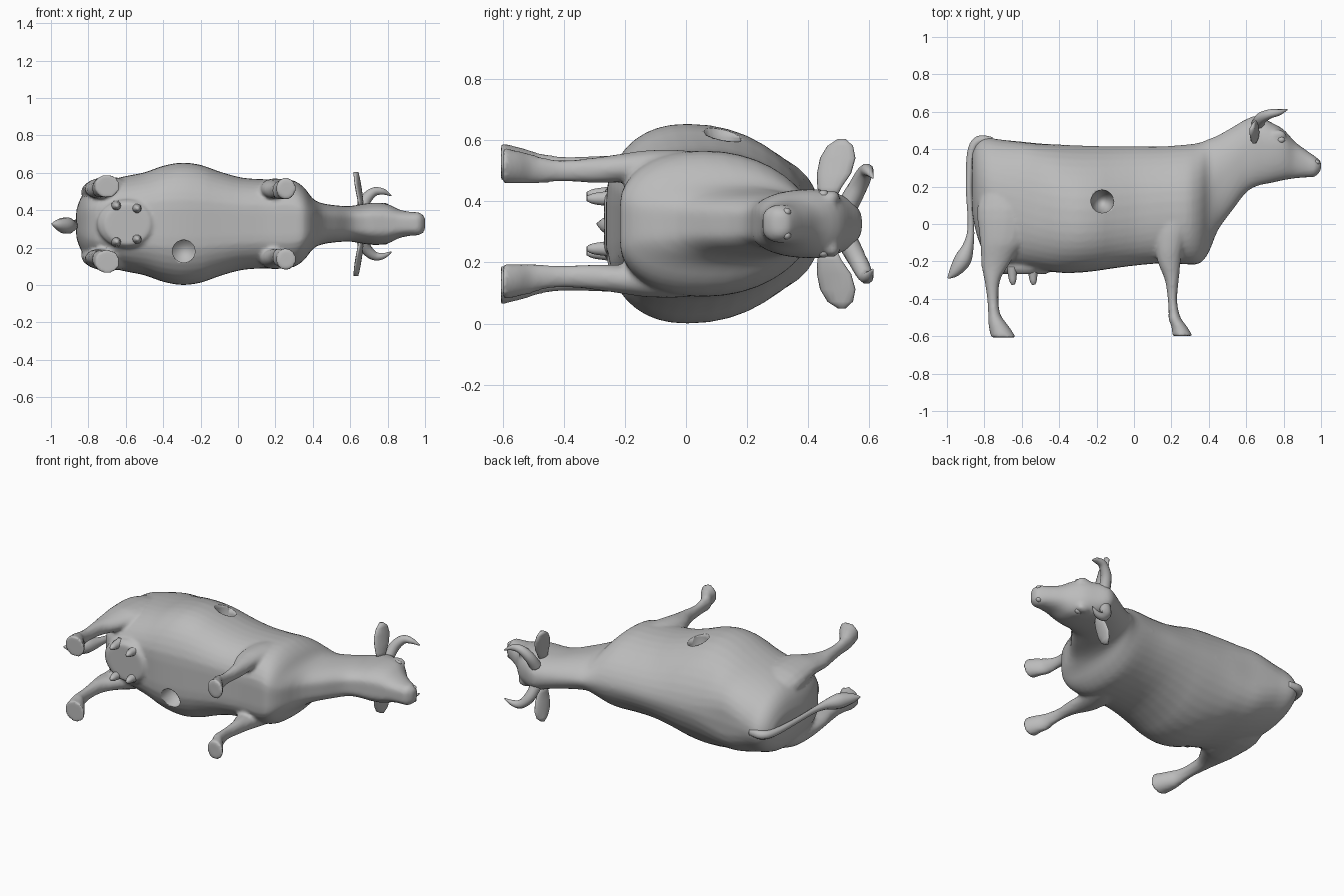
import bpy, bmesh, math
from mathutils import Vector

ZC = 0.327  # the cow lies on its side: length on x, back towards +y, width on z

grey = bpy.data.materials.new("plain_grey")
grey.diffuse_color = (0.5, 0.5, 0.5, 1)


def finish(name, bm):
    bmesh.ops.recalc_face_normals(bm, faces=bm.faces)
    me = bpy.data.meshes.new(name)
    bm.to_mesh(me)
    bm.free()
    me.materials.append(grey)
    for p in me.polygons:
        p.use_smooth = True
    ob = bpy.data.objects.new(name, me)
    bpy.context.collection.objects.link(ob)
    return ob


def skin(bm, rings):
    """Bridge rings of points into a closed tube."""
    rows = [[bm.verts.new(p) for p in r] for r in rings]
    n = len(rows[0])
    for a, b in zip(rows, rows[1:]):
        for i in range(n):
            j = (i + 1) % n
            bm.faces.new((a[i], a[j], b[j], b[i]))
    bm.faces.new(rows[0][::-1])
    bm.faces.new(rows[-1])


def bump(x, centre, width):
    return math.exp(-((x - centre) / width) ** 2)


def power(v, e):
    return math.copysign(abs(v) ** e, v)


def body_ring(x, top, bot, half, wide, n=40):
    """Upright section: narrow over the spine, flatter under the belly."""
    mid = bot + (top - bot) * wide
    low = 0.72 + 0.08 * bump(x, -0.3, 0.22)
    # broad hip bones, sloping ribs, boxier head
    high = 1.17 - 0.5 * bump(x, -0.56, 0.17) - 0.35 * min(1, max(0, (x - 0.4) / 0.25))
    ring = []
    for i in range(n):
        a = 2 * math.pi * i / n
        c, s = math.cos(a), math.sin(a)
        if s >= 0:
            y, z = mid + (top - mid) * power(s, 0.95), power(c, high)
        else:
            y, z = mid - (mid - bot) * min(1, 1.03 * abs(s) ** 0.87), power(c, low)
        ring.append((x, y, ZC + half * z))
    return ring


def leg_ring(y, x0, x1, off, half, side, n=16):
    cx, rx = (x0 + x1) / 2, (x1 - x0) / 2
    return [(cx + rx * math.cos(2 * math.pi * i / n), y,
             ZC + side * off + half * math.sin(2 * math.pi * i / n)) for i in range(n)]


def smooth_path(keys, steps=5):
    """Catmull-Rom through keys of any dimension."""
    out = []
    for i in range(len(keys) - 1):
        p = [Vector(keys[max(0, min(len(keys) - 1, i + k))]) for k in (-1, 0, 1, 2)]
        for s in range(steps):
            t = s / steps
            out.append(0.5 * (2 * p[1] + (p[2] - p[0]) * t
                              + (2 * p[0] - 5 * p[1] + 4 * p[2] - p[3]) * t * t
                              + (3 * p[1] - p[0] - 3 * p[2] + p[3]) * t ** 3))
    return out + [Vector(keys[-1])]


def tube(name, keys, n=10):
    """Tapered tube; keys are x, y, z offset, radius."""
    path = smooth_path(keys)
    rings = []
    for i, k in enumerate(path):
        d = (path[min(i + 1, len(path) - 1)].xyz - path[max(i - 1, 0)].xyz).normalized()
        u = d.cross(Vector((0, 0, 1))).normalized()
        v = d.cross(u).normalized()
        r = max(k[3], 0.002)
        rings.append([k.xyz + Vector((0, 0, ZC)) + u * r * math.cos(2 * math.pi * j / n)
                      + v * r * math.sin(2 * math.pi * j / n) for j in range(n)])
    bm = bmesh.new()
    skin(bm, rings)
    return finish(name, bm)


def ball(bm, centre, scale):
    vs = bmesh.ops.create_uvsphere(bm, u_segments=20, v_segments=12, radius=1)["verts"]
    for v in vs:
        v.co = Vector([c + a * s for c, a, s in zip(centre, v.co, scale)])


# Trunk, neck and head: x, top, bottom, half width, height of widest point
trunk = [
    (-0.865, 0.38, 0.06, 0.07, 0.5), (-0.84, 0.43, -0.06, 0.14, 0.5),
    (-0.79, 0.46, -0.17, 0.195, 0.5), (-0.70, 0.45, -0.22, 0.23, 0.48),
    (-0.60, 0.44, -0.23, 0.255, 0.45), (-0.50, 0.43, -0.245, 0.275, 0.42),
    (-0.40, 0.425, -0.26, 0.31, 0.40), (-0.30, 0.42, -0.26, 0.327, 0.39),
    (-0.20, 0.417, -0.25, 0.315, 0.39), (-0.10, 0.415, -0.235, 0.28, 0.40),
    (0.02, 0.415, -0.22, 0.247, 0.41), (0.15, 0.415, -0.21, 0.238, 0.42),
    (0.28, 0.425, -0.215, 0.236, 0.43), (0.35, 0.435, -0.21, 0.197, 0.44),
    (0.40, 0.455, -0.15, 0.135, 0.46), (0.45, 0.475, -0.03, 0.11, 0.5),
    (0.53, 0.52, 0.08, 0.098, 0.52), (0.60, 0.56, 0.17, 0.095, 0.55),
    (0.66, 0.578, 0.205, 0.105, 0.6), (0.73, 0.545, 0.22, 0.113, 0.62),
    (0.80, 0.505, 0.235, 0.106, 0.62), (0.86, 0.44, 0.245, 0.077, 0.55),
    (0.92, 0.395, 0.25, 0.064, 0.5), (0.97, 0.36, 0.255, 0.06, 0.5),
    (1.0, 0.335, 0.29, 0.036, 0.5)]
# Legs: y, x range, offset from the middle, half width
hind = [(0.22, -0.80, -0.60, 0.13, 0.07), (0.08, -0.84, -0.53, 0.165, 0.08),
        (-0.08, -0.825, -0.57, 0.187, 0.063), (-0.16, -0.82, -0.63, 0.185, 0.052),
        (-0.23, -0.815, -0.675, 0.18, 0.045), (-0.30, -0.80, -0.715, 0.18, 0.042),
        (-0.40, -0.785, -0.725, 0.182, 0.038), (-0.48, -0.78, -0.715, 0.187, 0.044),
        (-0.52, -0.78, -0.69, 0.192, 0.052), (-0.56, -0.775, -0.66, 0.198, 0.056),
        (-0.606, -0.765, -0.63, 0.202, 0.064)]
fore = [(0.12, 0.12, 0.30, 0.15, 0.06), (0.0, 0.11, 0.30, 0.18, 0.06),
        (-0.12, 0.115, 0.265, 0.187, 0.054), (-0.20, 0.125, 0.25, 0.183, 0.048),
        (-0.30, 0.165, 0.24, 0.175, 0.042), (-0.40, 0.18, 0.23, 0.173, 0.036),
        (-0.47, 0.185, 0.24, 0.175, 0.042), (-0.51, 0.185, 0.255, 0.18, 0.05),
        (-0.55, 0.20, 0.285, 0.185, 0.054), (-0.60, 0.205, 0.315, 0.19, 0.06)]
udder = [(-0.05, -0.77, -0.40, 0, 0.13), (-0.17, -0.765, -0.41, 0, 0.135),
         (-0.24, -0.75, -0.43, 0, 0.13), (-0.268, -0.71, -0.47, 0, 0.11)]

bm = bmesh.new()
skin(bm, [body_ring(*k) for k in smooth_path(trunk, 3)])
skin(bm, [leg_ring(*k, 1, 28) for k in udder])
for side in (-1, 1):
    for leg in (hind, fore):
        skin(bm, [leg_ring(*k, side) for k in smooth_path(leg, 3)])
    # Brow
    ball(bm, (0.77, 0.475, ZC + side * 0.085), (0.045, 0.03, 0.025))
body = finish("body", bm)
m = body.modifiers.new("blend", "REMESH")
m.mode = "VOXEL"
m.voxel_size = 0.011
m.use_smooth_shade = True
m = body.modifiers.new("soften", "SMOOTH")
m.factor = 0.5
m.iterations = 4

# Round holes in the upper flank and in the belly
bm = bmesh.new()
ball(bm, (-0.17, 0.12, ZC + 0.28), (0.062, 0.062, 0.15))
flank_cutter = finish("flank_hole_cutter", bm)
bm = bmesh.new()
skin(bm, [[(-0.29 + 0.06 * math.cos(math.tau * i / 28), y, 0.18 + 0.06 * math.sin(math.tau * i / 28))
           for i in range(28)] for y in (-0.4, -0.15)])
belly_cutter = finish("belly_hole_cutter", bm)
for cutter in (flank_cutter, belly_cutter):
    cutter.hide_render = True
    cutter.hide_viewport = True
    cutter.display_type = "WIRE"
    m = body.modifiers.new("hole", "BOOLEAN")
    m.operation = "DIFFERENCE"
    m.solver = "EXACT"
    m.object = cutter

# Tail with tuft
tube("tail", [(-0.76, 0.44, 0, 0.025), (-0.83, 0.445, 0, 0.026), (-0.87, 0.38, 0, 0.022),
              (-0.882, 0.2, 0, 0.017), (-0.872, 0.0, -0.01, 0.017), (-0.882, -0.1, -0.01, 0.026),
              (-0.915, -0.19, -0.01, 0.045), (-0.96, -0.255, -0.005, 0.03),
              (-0.995, -0.29, 0, 0.004)])

for side, label in ((-1, "lower"), (1, "upper")):
    # Horns
    tube(label + "_horn", [(0.66, 0.53, side * 0.06, 0.034), (0.68, 0.565, side * 0.125, 0.031),
                           (0.725, 0.588, side * 0.17, 0.025), (0.775, 0.597, side * 0.172, 0.017),
                           (0.82, 0.612, side * 0.15, 0.003)])
    # Ears, thin and leaning slightly forward at the top
    bm = bmesh.new()
    skin(bm, [[(x + 0.013 * math.sin(math.tau * i / 14) + 0.2 * r * math.cos(math.tau * i / 14),
                y + r * math.cos(math.tau * i / 14), ZC + side * z) for i in range(14)]
              for x, y, z, r in ((0.655, 0.465, 0.08, 0.025), (0.655, 0.47, 0.12, 0.04),
                                 (0.648, 0.485, 0.165, 0.056), (0.64, 0.497, 0.215, 0.058),
                                 (0.634, 0.505, 0.255, 0.042), (0.63, 0.51, 0.278, 0.012))])
    finish(label + "_ear", bm)
    # Eyes and nostril rims
    bm = bmesh.new()
    ball(bm, (0.785, 0.45, ZC + side * 0.095), (0.022, 0.018, 0.016))
    finish(label + "_eye", bm)
    bm = bmesh.new()
    ball(bm, (0.976, 0.33, ZC + side * 0.038), (0.017, 0.014, 0.014))
    finish(label + "_nostril", bm)
    # Teats
    for x, z, place in ((-0.65, 0.096, "rear"), (-0.54, 0.082, "front")):
        tube(f"{label}_{place}_teat", [(x, -0.23, side * z, 0.03), (x, -0.27, side * z, 0.024),
                                       (x + 0.002, -0.305, side * z, 0.018),
                                       (x + 0.004, -0.325, side * z, 0.008)])
